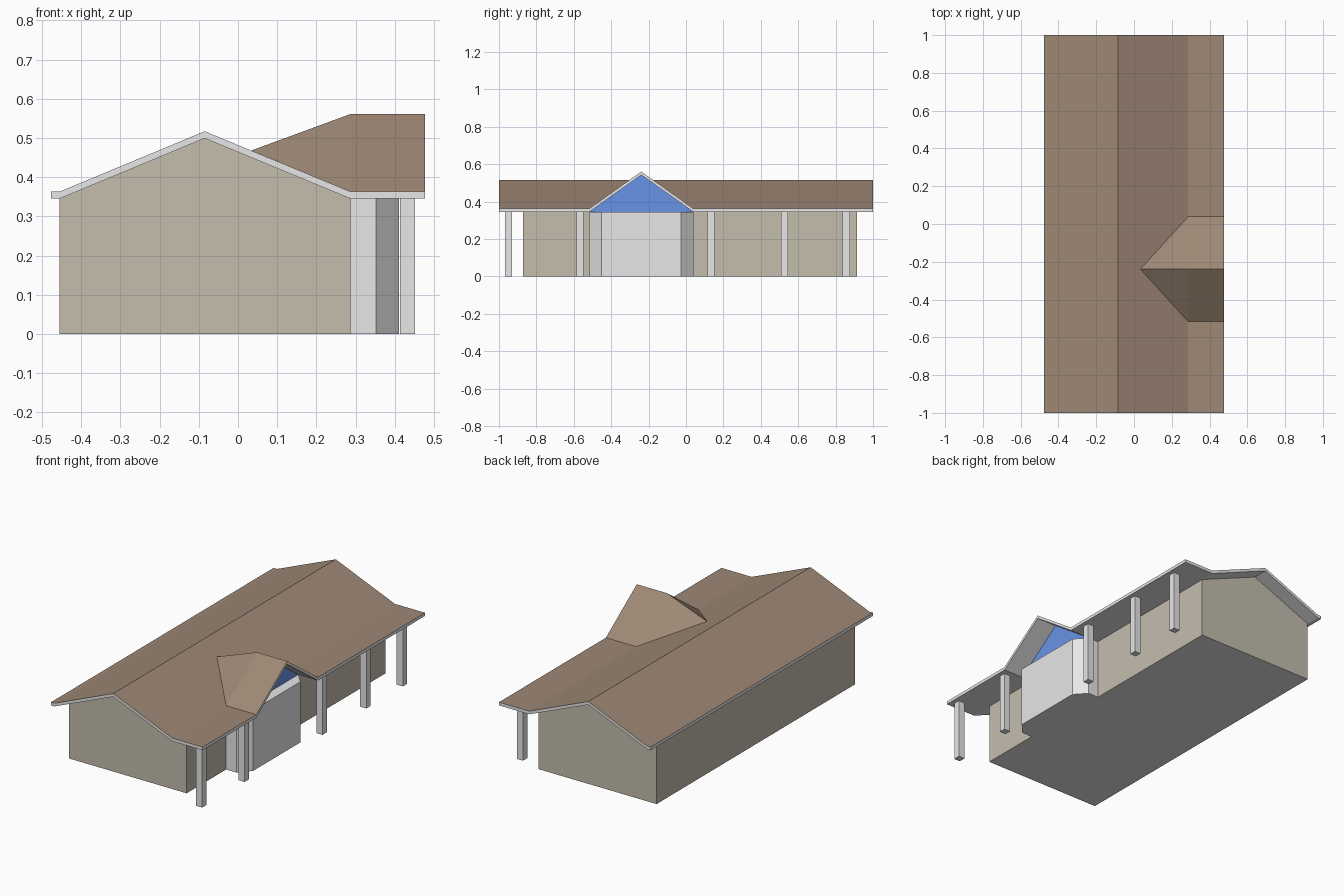
import bpy, bmesh

if "Cube" in bpy.data.objects:
    bpy.data.objects.remove(bpy.data.objects["Cube"])

def mat(name, rgb):
    m = bpy.data.materials.new(name)
    m.diffuse_color = (*rgb, 1)
    m.use_nodes = True
    m.node_tree.nodes["Principled BSDF"].inputs["Base Color"].default_value = m.diffuse_color
    return m

GREY = mat("light grey trim", (0.807, 0.807, 0.807))
WALL = mat("beige wall", (0.558, 0.509, 0.423))
BROWN = mat("brown roof", (0.342, 0.246, 0.178))
BLUE = mat("blue glass", (0.147, 0.309, 0.847))

def prism(name, pts, axis, lo, hi, mats, rule=None, extra=()):
    """Extrude a 2D outline along an axis; rule(normal) picks the material."""
    def place(p, d):
        return {'X': (d, p[0], p[1]), 'Y': (p[0], d, p[1]), 'Z': (p[0], p[1], d)}[axis]
    bm = bmesh.new()
    a = [bm.verts.new(place(p, lo)) for p in pts]
    b = [bm.verts.new(place(p, hi)) for p in pts]
    n = len(pts)
    bm.faces.new(a)
    bm.faces.new(b[::-1])
    for i in range(n):
        j = (i + 1) % n
        bm.faces.new((a[i], b[i], b[j], a[j]))
    bmesh.ops.recalc_face_normals(bm, faces=bm.faces[:])
    for tri in extra:
        f = bm.faces.new([bm.verts.new(v) for v in tri])
        f.normal_update()
        if f.normal.z < 0:
            f.normal_flip()
    bmesh.ops.remove_doubles(bm, verts=bm.verts[:], dist=1e-5)
    bm.normal_update()
    if rule:
        for f in bm.faces:
            f.material_index = rule(f.normal)
    me = bpy.data.meshes.new(name)
    bm.to_mesh(me)
    bm.free()
    for m in mats:
        me.materials.append(m)
    ob = bpy.data.objects.new(name, me)
    bpy.context.collection.objects.link(ob)
    return ob

# Key dimensions
XL, XR, RIDGE = -0.455, 0.287, -0.085    # wall sides and main ridge
EDGE, EAVE, T = 0.477, 0.363, 0.018      # roof edge, eave top, roof thickness
TOP = 0.517                              # main ridge height
GY, GH, GTOP = -0.239, 0.278, 0.561      # porch gable centre, half width, ridge height
LOW = EAVE - T
roof_rule = lambda n: 0 if n.z > 0.3 else 1
floor_rule = lambda n: 1 if n.z < -0.9 else 0

# House body with gable ends
prism("house_walls", [(XL, 0), (XR, 0), (XR, LOW), (RIDGE, TOP - T), (XL, LOW)],
      'Y', -0.871, 0.914, [WALL, GREY], floor_rule)

# Main roof with its small flat eave
upper = [(-EDGE, EAVE), (XL, EAVE), (RIDGE, TOP), (XR, EAVE)]
prism("main_roof", upper + [(x, z - T) for x, z in reversed(upper)],
      'Y', -1, 1, [BROWN, GREY], roof_rule)

# Flat porch roofs on both sides of the entrance gable
for side, y0, y1 in (("front", -1, GY - GH), ("back", GY + GH, 1)):
    prism(f"porch_roof_{side}", [(XR, LOW), (EDGE, LOW), (EDGE, EAVE), (XR, EAVE)],
          'Y', y0, y1, [BROWN, GREY], roof_rule)

# Entrance gable roof, tapering back onto the main slope
chevron = [(GY - GH, EAVE), (GY, GTOP), (GY + GH, EAVE)]
tip = (0.034, GY, 0.468)
prism("entrance_gable_roof", chevron + [(y, z - T) for y, z in reversed(chevron)],
      'X', XR, EDGE, [BROWN, GREY], roof_rule,
      extra=[(tip, (XR, GY, GTOP), (XR, GY + s * GH, EAVE)) for s in (-1, 1)])

# Blue gable window
prism("gable_window", [(GY - GH, LOW), (GY + GH, LOW), (GY, GTOP - T)],
      'X', 0.345, 0.352, [BLUE])

# Entrance bay with chamfered corners
prism("entrance_bay", [(XR, GY - GH), (0.352, GY - GH), (0.411, GY - 0.213),
                       (0.411, GY + 0.213), (0.352, GY + GH), (XR, GY + GH)],
      'Z', 0, LOW, [GREY])

# Porch posts
for i, y in enumerate((-0.949, -0.567, 0.134, 0.527, 0.856)):
    w = 0.0195
    prism(f"porch_post_{i + 1}", [(0.413, y - w), (0.452, y - w), (0.452, y + w), (0.413, y + w)],
          'Z', 0, LOW, [GREY])
